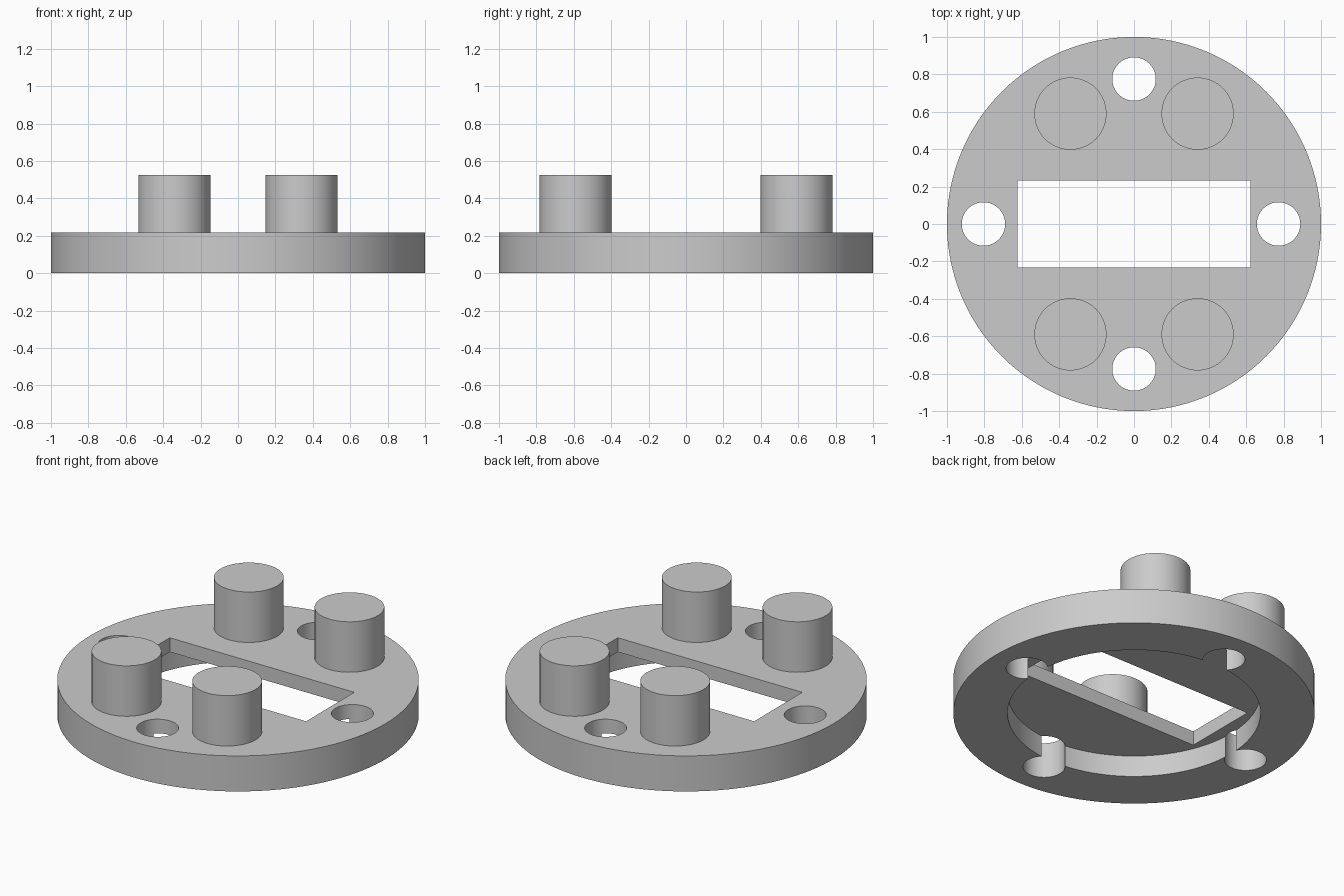
import bpy

cube = bpy.data.objects.get("Cube")
if cube:
    bpy.data.objects.remove(cube, do_unlink=True)

DISC_TOP, PEG_TOP = 0.217, 0.525
RECESS_DEPTH = 0.13

grey = bpy.data.materials.new("plain grey")
grey.use_nodes = True
colour = (0.6, 0.6, 0.6, 1)
grey.diffuse_color = colour
grey.node_tree.nodes["Principled BSDF"].inputs["Base Color"].default_value = colour


def cylinder(name, x, y, radius, bottom, top, sides=64):
    bpy.ops.mesh.primitive_cylinder_add(
        vertices=sides, radius=radius, depth=top - bottom,
        location=(x, y, (bottom + top) / 2))
    obj = bpy.context.object
    obj.name = name
    obj.data.materials.append(grey)
    return obj


def cut(target, cutter):
    mod = target.modifiers.new("cut", "BOOLEAN")
    mod.operation = "DIFFERENCE"
    mod.solver = "EXACT"
    mod.object = cutter
    bpy.context.view_layer.objects.active = target
    bpy.ops.object.modifier_apply(modifier=mod.name)
    bpy.data.objects.remove(cutter, do_unlink=True)


def smooth(obj):
    bpy.ops.object.select_all(action="DESELECT")
    obj.select_set(True)
    bpy.context.view_layer.objects.active = obj
    bpy.ops.object.shade_smooth_by_angle(angle=0.6)


# Round base with a shallow recess underneath
base = cylinder("base_disc", 0, 0, 1, 0, DISC_TOP, 128)
cut(base, cylinder("recess_cutter", 0, 0, 0.70, -0.1, RECESS_DEPTH, 128))

# Rectangular slot through the middle
bpy.ops.mesh.primitive_cube_add(size=1)
slot = bpy.context.object
slot.name = "slot_cutter"
slot.scale = (1.246, 0.464, 1)
slot.data.materials.append(grey)
cut(base, slot)

# Four screw holes, the one on the right set slightly further out
for x, y in ((0, 0.775), (0, -0.775), (0.773, 0), (-0.805, 0)):
    cut(base, cylinder("hole_cutter", x, y, 0.116, -0.1, 0.4))
smooth(base)

# Four pegs on top
for side, x in (("left", 0.34), ("right", -0.34)):
    for end, y in (("front", -0.59), ("back", 0.59)):
        smooth(cylinder(f"{end}_{side}_peg", x, y, 0.193, DISC_TOP - 0.03, PEG_TOP))
